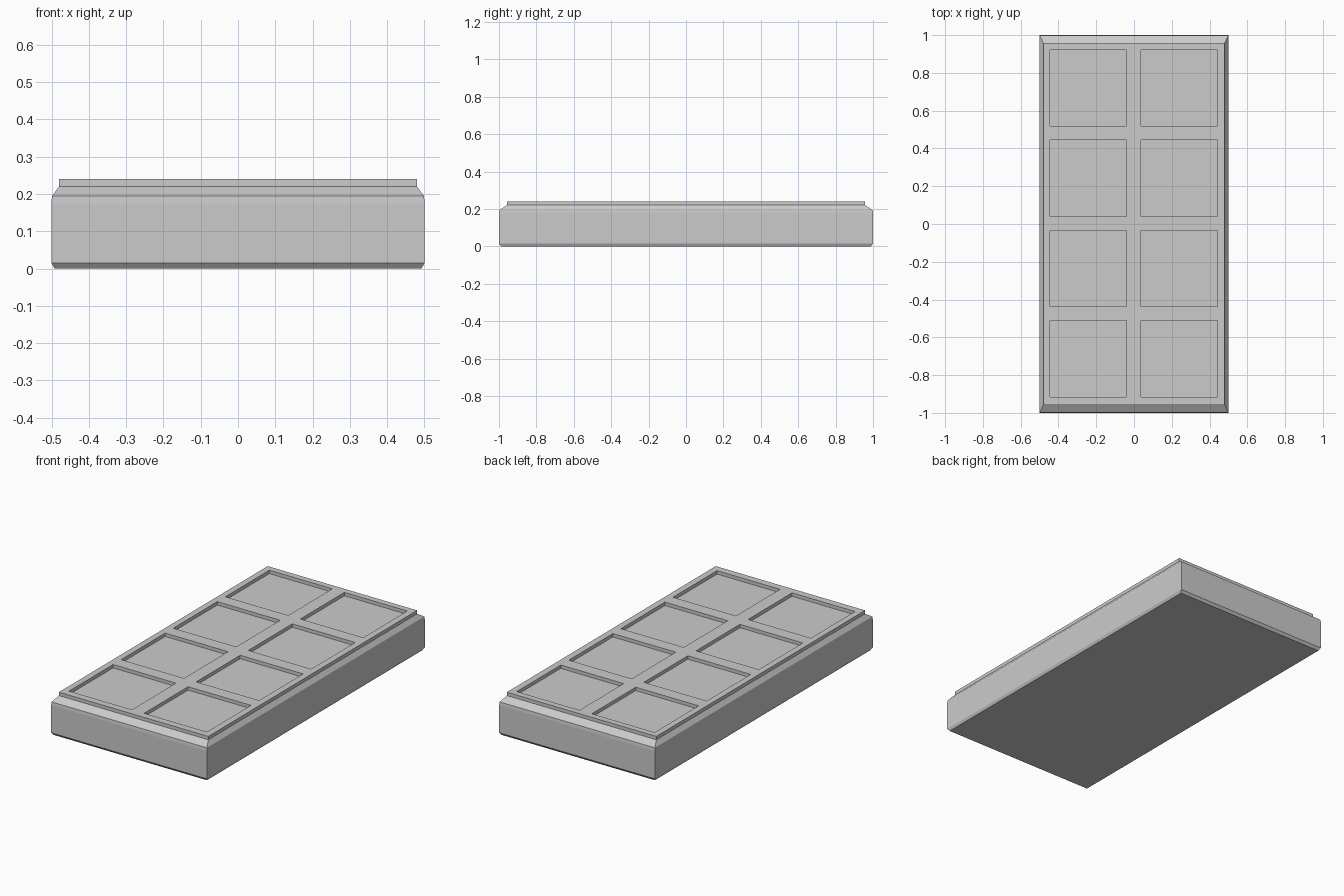
import bpy, bmesh

if "Cube" in bpy.data.objects:
    bpy.data.objects.remove(bpy.data.objects["Cube"])


def add_object(name, bm):
    bmesh.ops.recalc_face_normals(bm, faces=bm.faces[:])
    mesh = bpy.data.meshes.new(name)
    bm.to_mesh(mesh)
    bm.free()
    obj = bpy.data.objects.new(name, mesh)
    bpy.context.collection.objects.link(obj)
    return obj


# Slab body: rectangular rings stacked upward, with chamfered foot and shoulder
profile = [  # half width, half depth, height
    (0.492, 0.988, 0.0),
    (0.5, 1.0, 0.015),
    (0.5, 1.0, 0.175),
    (0.499, 0.998, 0.194),
    (0.48, 0.958, 0.22),
]
bm = bmesh.new()
rings = [[bm.verts.new((sx * w, sy * d, z))
          for sx, sy in ((-1, -1), (1, -1), (1, 1), (-1, 1))]
         for w, d, z in profile]
for low, high in zip(rings, rings[1:]):
    for i in range(4):
        j = (i + 1) % 4
        bm.faces.new((low[i], low[j], high[j], high[i]))
bm.faces.new(rings[0])
bm.faces.new(rings[-1])
add_object("slab_body", bm)

# Raised lattice: a grid with the square windows left open, thickened upward
half_window = 0.202


def cuts(limit, centres):
    inner = [c + s * half_window for c in centres for s in (-1, 1)]
    return [-limit] + inner + [limit]


xs = cuts(0.48, (-0.242, 0.24))
ys = cuts(0.958, [0.003 + 0.478 * (i - 1.5) for i in range(4)])
bm = bmesh.new()
grid = [[bm.verts.new((x, y, 0.215)) for y in ys] for x in xs]
for i in range(len(xs) - 1):
    for j in range(len(ys) - 1):
        if i % 2 and j % 2:
            continue  # window opening
        bm.faces.new((grid[i][j], grid[i + 1][j],
                      grid[i + 1][j + 1], grid[i][j + 1]))
for face in bm.faces:
    face.normal_update()
lattice = add_object("window_lattice", bm)
if lattice.data.polygons[0].normal.z < 0:
    lattice.data.flip_normals()
solid = lattice.modifiers.new("thickness", 'SOLIDIFY')
solid.thickness = 0.025
solid.offset = 1
